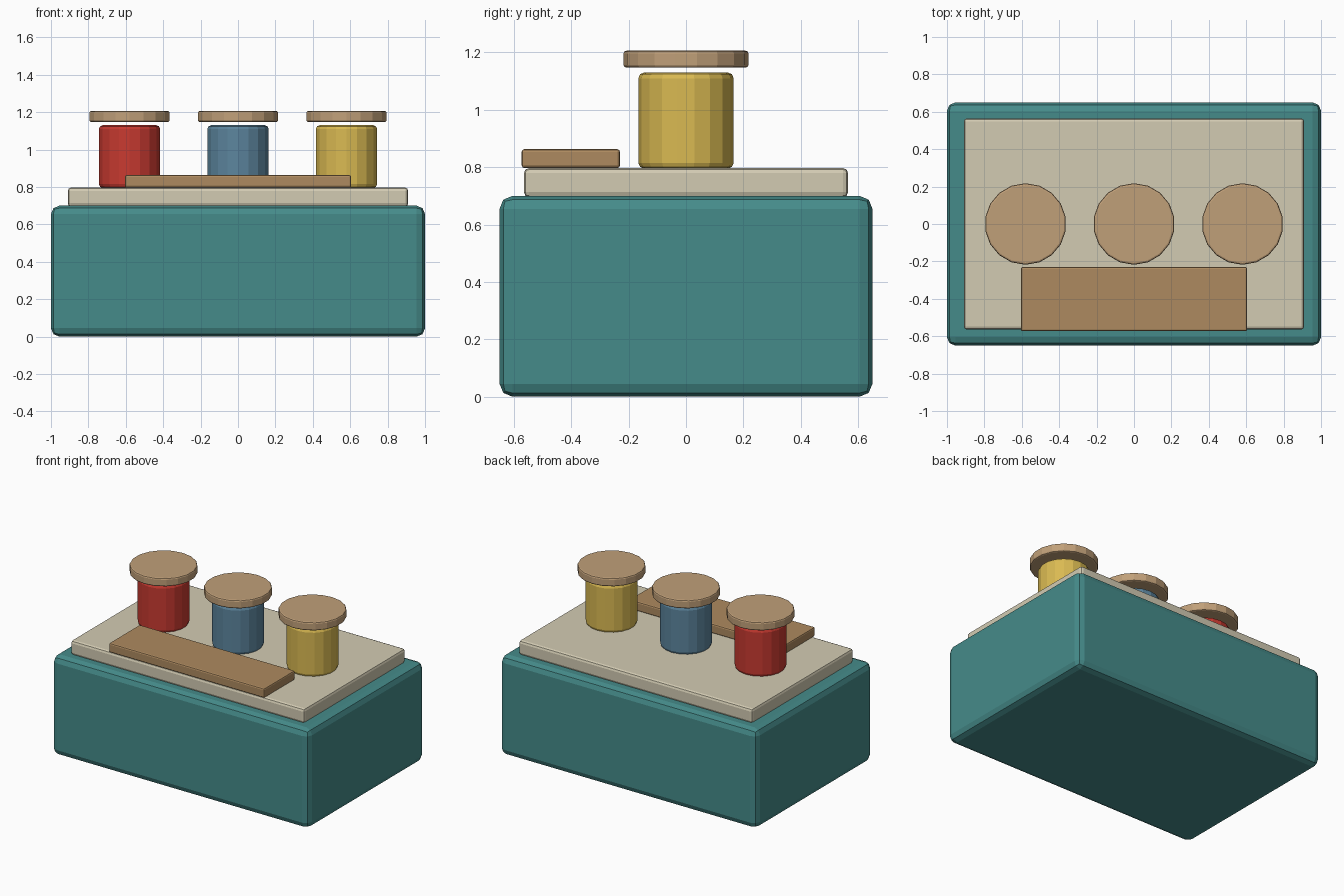
import bpy

if "Cube" in bpy.data.objects:
    bpy.data.objects.remove(bpy.data.objects["Cube"])

def material(name, rgb):
    m = bpy.data.materials.new(name)
    m.diffuse_color = (*rgb, 1)
    m.use_nodes = True
    m.node_tree.nodes["Principled BSDF"].inputs["Base Color"].default_value = m.diffuse_color
    return m

TEAL = material("teal", (0.06, 0.26, 0.255))
CREAM = material("cream", (0.65, 0.60, 0.45))
TAN = material("light_wood", (0.53, 0.35, 0.19))
WOOD = material("wood", (0.42, 0.255, 0.115))
RED = material("red", (0.58, 0.042, 0.03))
BLUE = material("blue", (0.107, 0.235, 0.34))
YELLOW = material("yellow", (0.70, 0.49, 0.085))

def finish(name, mat, bevel):
    ob = bpy.context.object
    ob.name = name
    ob.data.materials.append(mat)
    mod = ob.modifiers.new("bevel", 'BEVEL')
    mod.width = bevel
    mod.segments = 2
    mod.limit_method = 'ANGLE'
    mod.angle_limit = 0.8
    return ob

def box(name, x, y, z, mat, bevel):
    bpy.ops.mesh.primitive_cube_add(
        size=1, location=(sum(x) / 2, sum(y) / 2, sum(z) / 2))
    bpy.context.object.scale = (x[1] - x[0], y[1] - y[0], z[1] - z[0])
    bpy.ops.object.transform_apply(location=False, rotation=False, scale=True)
    return finish(name, mat, bevel)

def cylinder(name, x, r, z0, z1, mat, bevel):
    bpy.ops.mesh.primitive_cylinder_add(
        vertices=18, radius=r, depth=z1 - z0, location=(x, 0, (z0 + z1) / 2))
    return finish(name, mat, bevel)

# Chest body, top plate and front board
box("body", (-1, 1), (-0.65, 0.65), (0, 0.70), TEAL, 0.045)
box("top_plate", (-0.91, 0.91), (-0.565, 0.565), (0.695, 0.797), CREAM, 0.018)
box("front_board", (-0.605, 0.605), (-0.573, -0.23), (0.797, 0.863), WOOD, 0.01)

# Three coloured jars with separate floating lids
for x, colour, mat in ((-0.58, "red", RED), (0, "blue", BLUE), (0.58, "yellow", YELLOW)):
    cylinder(colour + "_jar", x, 0.166, 0.795, 1.13, mat, 0.02)
    cylinder(colour + "_jar_lid", x, 0.218, 1.147, 1.206, TAN, 0.01)
